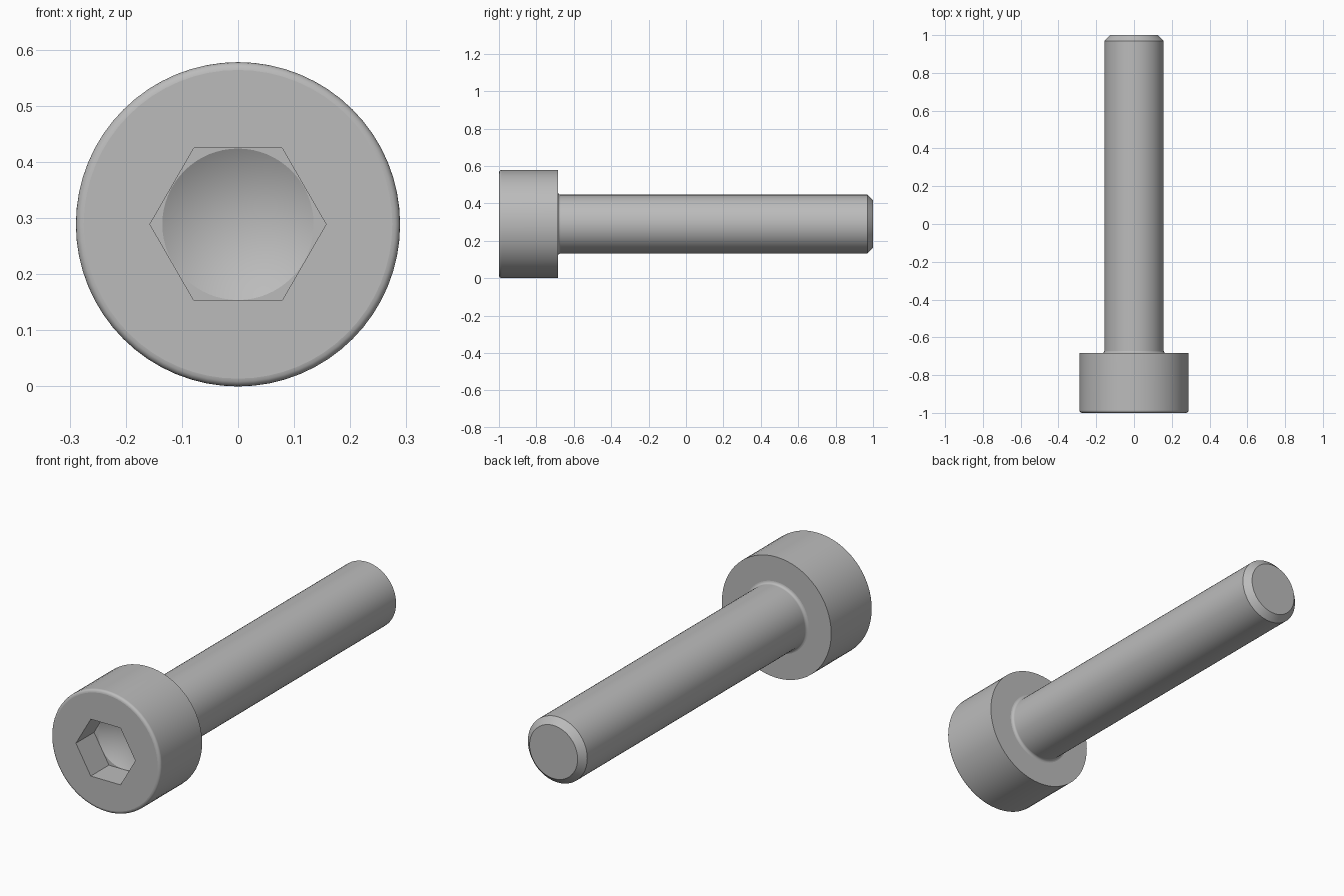
import bpy, bmesh, math
from math import sin, cos, pi

cube = bpy.data.objects.get("Cube")
if cube:
    bpy.data.objects.remove(cube, do_unlink=True)

SEGMENTS = 64
HEAD_R, SHAFT_R, HEX_R = 0.289, 0.157, 0.157
FRONT, UNDER, TIP = -1.0, -0.684, 1.0
FLOOR = FRONT + 0.137
ROUND, FILLET, CHAMFER = 0.014, 0.013, 0.03

steel = bpy.data.materials.new("plain steel grey")
steel.use_nodes = True
grey = (0.5, 0.5, 0.5, 1)
steel.diffuse_color = grey
steel.node_tree.nodes["Principled BSDF"].inputs["Base Color"].default_value = grey

bm = bmesh.new()


def ring(radius, y, count=SEGMENTS):
    """Circle of vertices around the screw axis."""
    return [bm.verts.new((radius * cos(2 * pi * i / count), y,
                          HEAD_R + radius * sin(2 * pi * i / count)))
            for i in range(count)]


def wall(a, b, smooth=True):
    """Band of quads between two matching rings."""
    n = len(a)
    for i in range(n):
        j = (i + 1) % n
        bm.faces.new((a[i], a[j], b[j], b[i])).smooth = smooth


def flat_ring(outer, inner):
    """Flat face between two loops with different vertex counts."""
    edges = []
    for loop in (outer, inner):
        for i, v in enumerate(loop):
            w = loop[(i + 1) % len(loop)]
            edges.append(bm.edges.get((v, w)) or bm.edges.new((v, w)))
    bmesh.ops.triangle_fill(bm, use_beauty=True, edges=edges)


# Head and shaft outline: rounded rim, flat underside, neck fillet, chamfered tip
quarter = [pi / 2 * i / 4 for i in range(5)]
profile = [(HEAD_R - ROUND * (1 - sin(t)), FRONT + ROUND * (1 - cos(t))) for t in quarter]
profile.append((HEAD_R, UNDER))
profile += [(SHAFT_R + FILLET * (1 - sin(t)), UNDER + FILLET * (1 - cos(t))) for t in quarter]
profile += [(SHAFT_R, TIP - CHAMFER), (SHAFT_R - CHAMFER, TIP)]
rings = [ring(r, y) for r, y in profile]
for a, b in zip(rings, rings[1:]):
    wall(a, b)
bm.faces.new(rings[-1])

# Hexagonal socket with a drilled conical bottom
hex_top, hex_floor = ring(HEX_R, FRONT, 6), ring(HEX_R, FLOOR, 6)
drill_r = HEX_R * cos(pi / 6) - 0.001
drill = ring(drill_r, FLOOR)
point = bm.verts.new((0, FLOOR + drill_r / math.tan(pi / 3), HEAD_R))
wall(hex_top, hex_floor, smooth=False)
for i in range(SEGMENTS):
    bm.faces.new((drill[i], drill[(i + 1) % SEGMENTS], point)).smooth = True
flat_ring(rings[0], hex_top)
flat_ring(hex_floor, drill)

# Flat faces stay flat, real corners stay sharp
bmesh.ops.recalc_face_normals(bm, faces=bm.faces)
for f in bm.faces:
    if abs(f.normal.y) > 0.999:
        f.smooth = False
for e in bm.edges:
    e.smooth = e.calc_face_angle(0) < math.radians(30)

mesh = bpy.data.meshes.new("socket_head_screw")
bm.to_mesh(mesh)
bm.free()
mesh.materials.append(steel)
screw = bpy.data.objects.new("socket_head_screw", mesh)
bpy.context.collection.objects.link(screw)
normals = screw.modifiers.new("Even shading", 'WEIGHTED_NORMAL')
normals.keep_sharp = True
